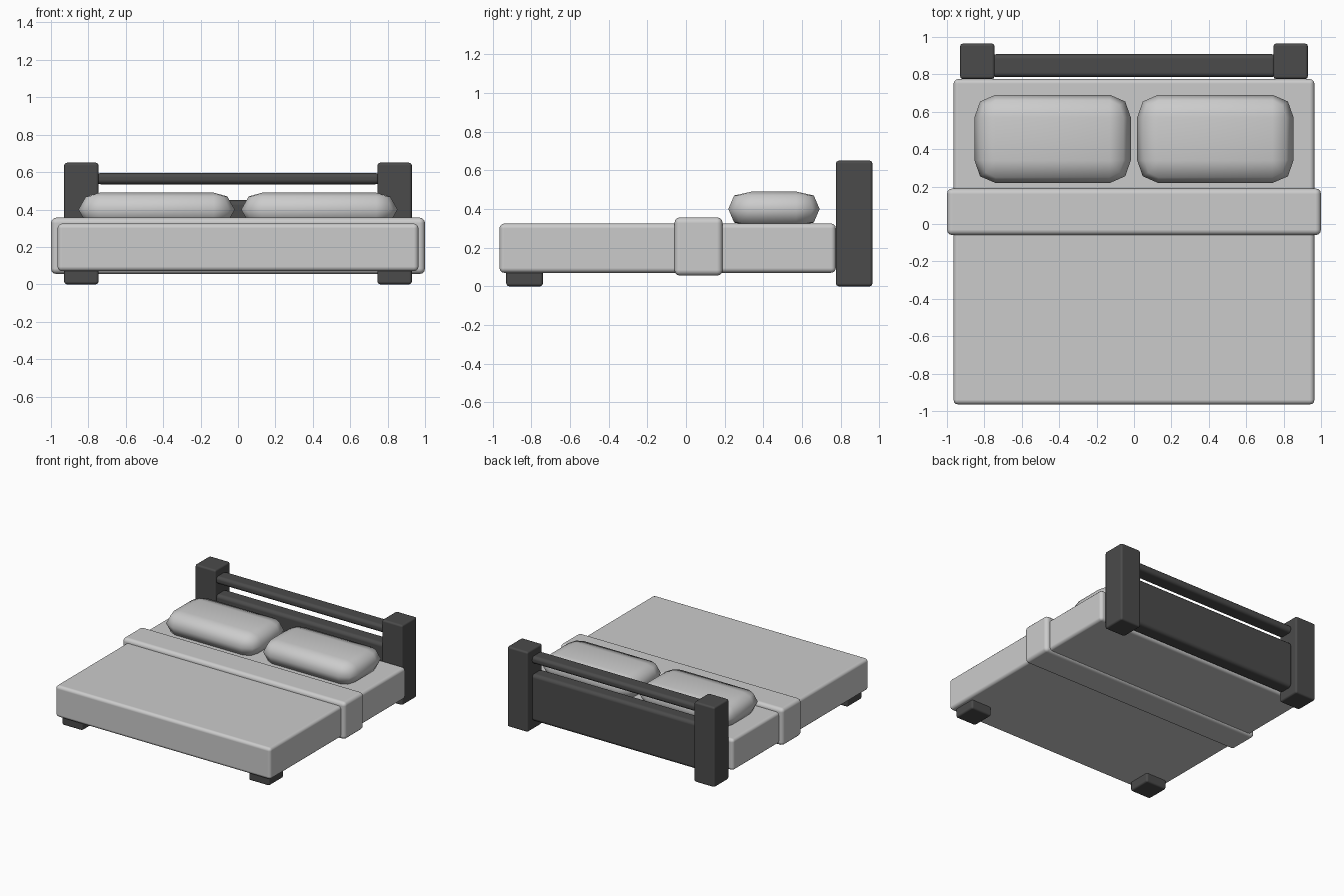
import bpy, bmesh

if "Cube" in bpy.data.objects:
    bpy.data.objects.remove(bpy.data.objects["Cube"])

dark = bpy.data.materials.new("dark_frame")
dark.diffuse_color = (0.07, 0.07, 0.07, 1)
dark.use_nodes = True
dark.node_tree.nodes["Principled BSDF"].inputs["Base Color"].default_value = dark.diffuse_color


def finish(name, bm, mat=None, angle=0.8):
    bmesh.ops.recalc_face_normals(bm, faces=bm.faces)
    mesh = bpy.data.meshes.new(name)
    bm.to_mesh(mesh)
    bm.free()
    for p in mesh.polygons:
        p.use_smooth = True
    ob = bpy.data.objects.new(name, mesh)
    bpy.context.collection.objects.link(ob)
    if mat:
        mesh.materials.append(mat)
    return ob


def box(name, lo, hi, bevel, segments=3, mat=None):
    """Rounded box between two corners."""
    bm = bmesh.new()
    bmesh.ops.create_cube(bm, size=1)
    for v in bm.verts:
        v.co = [(a + b) / 2 + c * (b - a) for a, b, c in zip(lo, hi, v.co)]
    ob = finish(name, bm, mat)
    m = ob.modifiers.new("round", 'BEVEL')
    m.width, m.segments = bevel, segments
    m.harden_normals = True
    return ob


def pillow(name, cx, cy, cz):
    """Puffy pillow: stacked faceted rings, flat in the middle."""
    # each ring: height and one corner's three points
    corner_mid = [(0.418, 0.115), (0.388, 0.2), (0.305, 0.236)]
    corner_high = [(0.378, 0.115), (0.358, 0.18), (0.305, 0.206)]
    corner_top = [(0.305, 0.115)] * 3
    layers = [(-0.09, corner_top), (-0.07, corner_high), (0, corner_mid),
              (0.07, corner_high), (0.09, corner_top)]
    bm = bmesh.new()
    rings = []
    for z, c in layers:
        pts = (c + [(-x, y) for x, y in reversed(c)]
               + [(-x, -y) for x, y in c] + [(x, -y) for x, y in reversed(c)])
        rings.append([bm.verts.new((cx + x, cy + y, cz + z)) for x, y in pts])
    for a, b in zip(rings, rings[1:]):
        for i in range(12):
            j = (i + 1) % 12
            bm.faces.new((a[i], a[j], b[j], b[i]))
    bm.faces.new(rings[0])
    bm.faces.new(rings[-1])
    bmesh.ops.remove_doubles(bm, verts=bm.verts, dist=0.001)
    return finish(name, bm)


# Mattress and folded blanket band
box("mattress", (-0.965, -0.965, 0.07), (0.965, 0.775, 0.325), 0.025)
box("blanket_band", (-1, -0.06, 0.055), (1, 0.19, 0.357), 0.03)

# Headboard posts, front feet and pillows on both sides
for side, s in (("left", -1), ("right", 1)):
    x0, x1 = sorted((s * 0.745, s * 0.93))
    box(side + "_headboard_post", (x0, 0.775, 0), (x1, 0.965, 0.65), 0.015, 2, dark)
    box(side + "_front_foot", (x0, -0.93, 0), (x1, -0.74, 0.09), 0.015, 2, dark)
    pillow(side + "_pillow", s * 0.435, 0.455, 0.4)

# Headboard panel and top rail
box("headboard_panel", (-0.76, 0.785, 0.07), (0.76, 0.908, 0.45), 0.028, 3, dark)
box("headboard_rail", (-0.76, 0.785, 0.535), (0.76, 0.908, 0.595), 0.025, 3, dark)
